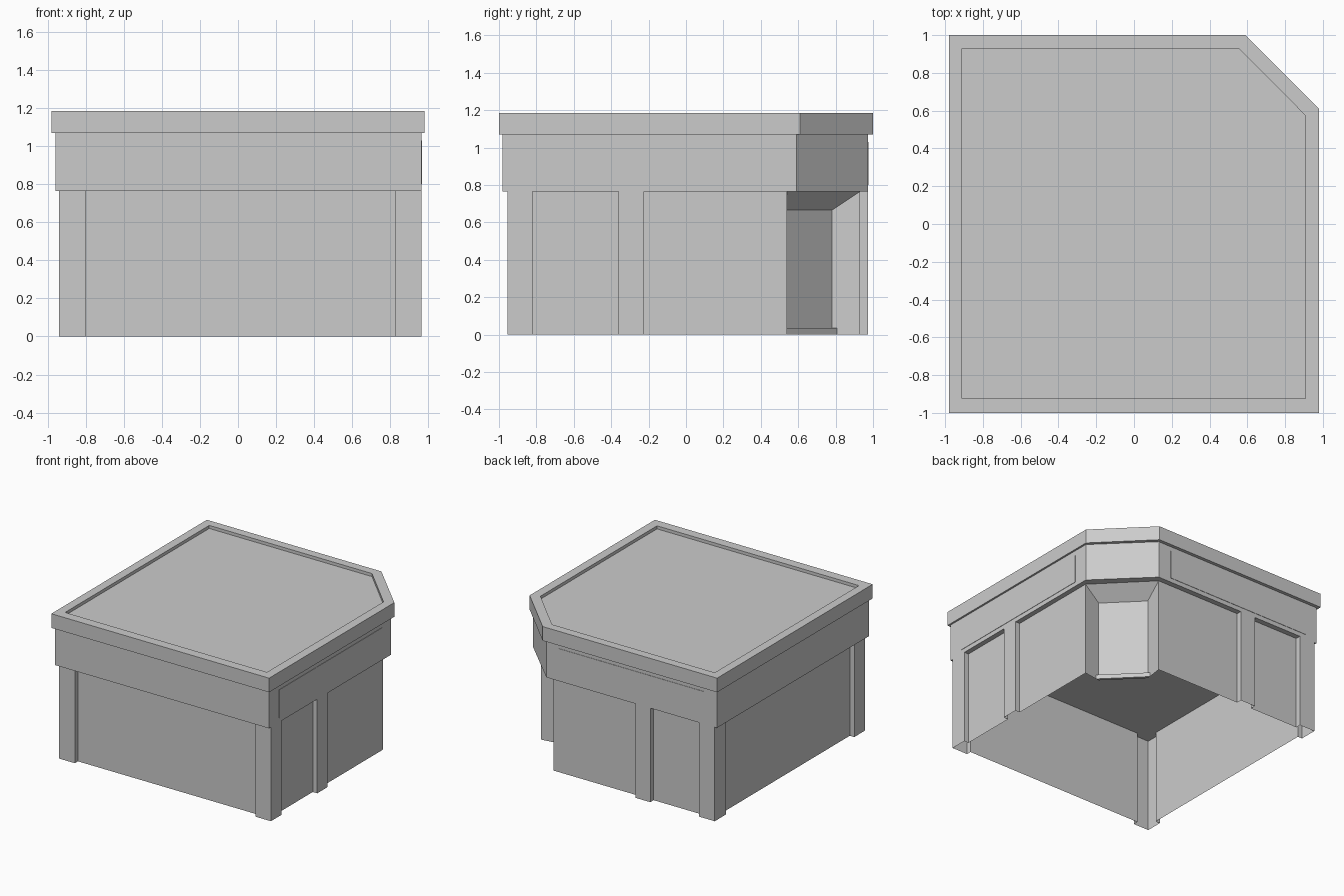
import bpy, bmesh

if "Cube" in bpy.data.objects:
    bpy.data.objects.remove(bpy.data.objects["Cube"])


def make(name, bm):
    mesh = bpy.data.meshes.new(name)
    bmesh.ops.recalc_face_normals(bm, faces=bm.faces)
    bm.to_mesh(mesh)
    bm.free()
    ob = bpy.data.objects.new(name, mesh)
    bpy.context.collection.objects.link(ob)
    return ob


def ring(bm, pts, z):
    return [bm.verts.new((x, y, z)) for x, y in pts]


def bridge(bm, a, b):
    n = len(a)
    for i in range(n):
        j = (i + 1) % n
        bm.faces.new((a[i], a[j], b[j], b[i]))


def corner_cut(x0, x1, y0, y1, cx, cy):
    """Rectangle with its back right corner cut off."""
    return [(x0, y0), (x1, y0), (x1, cy), (cx, y1), (x0, y1)]


def prism(name, pts, z0, z1):
    bm = bmesh.new()
    a, b = ring(bm, pts, z0), ring(bm, pts, z1)
    bridge(bm, a, b)
    bm.faces.new(a)
    bm.faces.new(b)
    return make(name, bm)


# Roof cornice with a shallow sunken deck
outer = corner_cut(-0.98, 0.98, -1.0, 1.0, 0.59, 0.61)
inner = corner_cut(-0.91, 0.907, -0.923, 0.93, 0.555, 0.575)
bm = bmesh.new()
rings = [ring(bm, outer, 1.07), ring(bm, outer, 1.185),
         ring(bm, inner, 1.185), ring(bm, inner, 1.16)]
for a, b in zip(rings, rings[1:]):
    bridge(bm, a, b)
bm.faces.new(rings[0])
bm.faces.new(rings[-1])
make("roof_cornice", bm)

# Fascia band
H = 0.765
prism("fascia", corner_cut(-0.96, 0.965, -0.98, 0.973, 0.575, 0.59), H, 1.07)

# Lower walls: one open-bottomed outline stepping out at the pillars
outline = [
    (-0.90, -0.82), (-0.94, -0.82), (-0.94, -0.955), (-0.80, -0.955), (-0.80, -0.915),
    (0.825, -0.915), (0.825, -0.955), (0.965, -0.955), (0.965, -0.82), (0.925, -0.82),
    (0.925, -0.36), (0.965, -0.36), (0.965, -0.225), (0.925, -0.225),
    (0.925, 0.54), (0.78, 0.52), (0.52, 0.78), (0.54, 0.93),
    (-0.225, 0.93), (-0.225, 0.973), (-0.36, 0.973), (-0.36, 0.93),
    (-0.80, 0.93), (-0.80, 0.973), (-0.94, 0.973), (-0.94, 0.83), (-0.90, 0.83)]
bm = bmesh.new()
low, top = ring(bm, outline, 0), ring(bm, outline, H)
bridge(bm, low, top)
# Door recess: lower door head and sloped soffit
for i in (15, 16):
    top[i].co.z = 0.665
bm.faces.new(top[14:18])
make("walls", bm)

# Threshold under the door
prism("door_threshold", [(0.78, 0.52), (0.808, 0.524), (0.524, 0.808), (0.52, 0.78)], 0, 0.035)

# Thin sign panels on the right and back fascia
prism("right_panel", [(0.96, -0.85), (0.968, -0.85), (0.968, 0.47), (0.96, 0.47)], 0.80, 1.03)
prism("back_panel", [(-0.85, 0.968), (0.46, 0.968), (0.46, 0.976), (-0.85, 0.976)], 0.80, 1.03)
